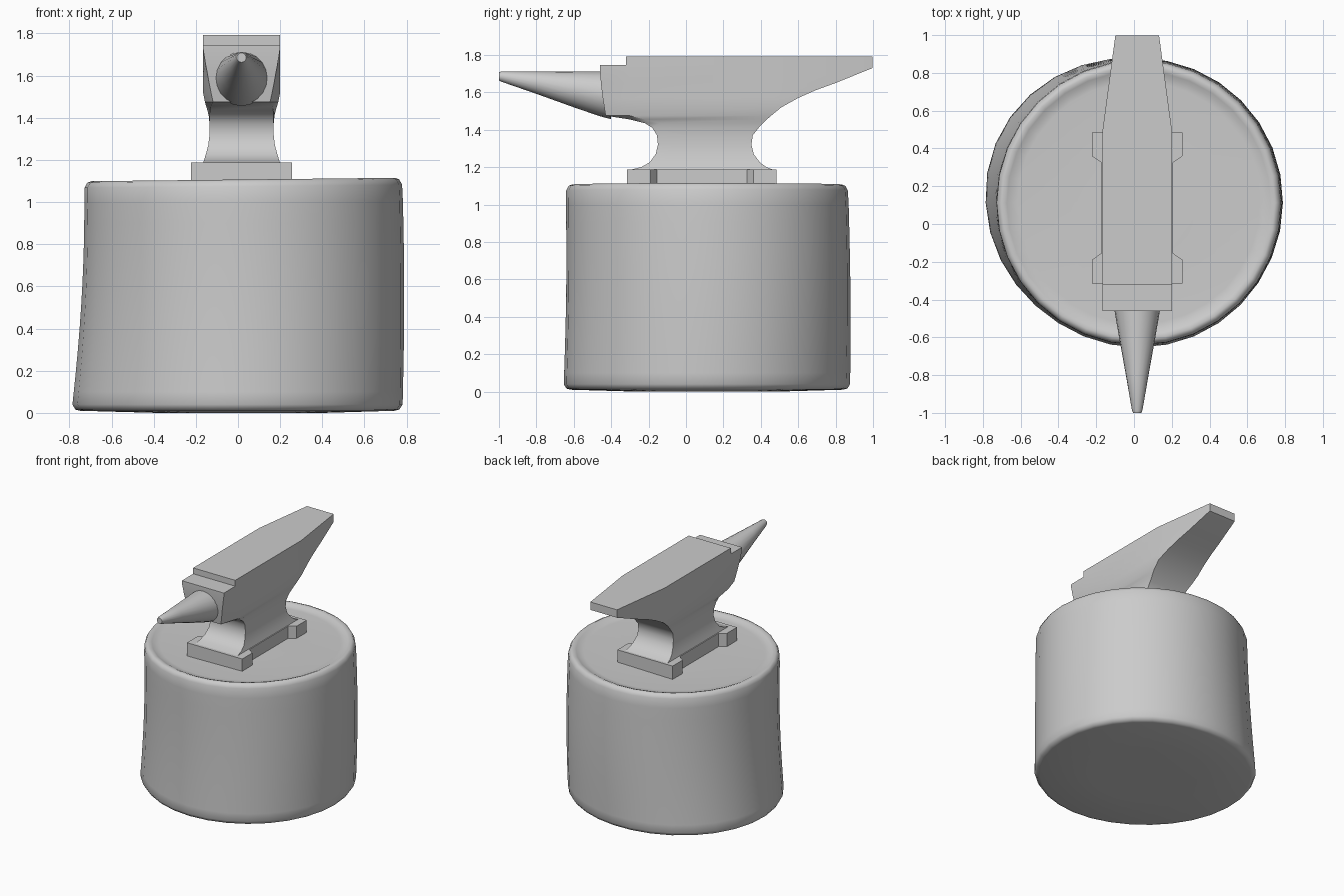
import bpy, bmesh, math

cube = bpy.data.objects.get("Cube")
if cube:
    bpy.data.objects.remove(cube, do_unlink=True)

grey = bpy.data.materials.new("plain grey")
grey.use_nodes = True
colour = (0.6, 0.6, 0.6, 1)
grey.diffuse_color = colour
grey.node_tree.nodes["Principled BSDF"].inputs["Base Color"].default_value = colour
CX = 0.017  # anvil centre line


def finish(name, bm, angle=35, bevel=0):
    bmesh.ops.recalc_face_normals(bm, faces=bm.faces)
    mesh = bpy.data.meshes.new(name)
    bm.to_mesh(mesh)
    bm.free()
    obj = bpy.data.objects.new(name, mesh)
    bpy.context.collection.objects.link(obj)
    mesh.materials.append(grey)
    if bevel:
        mod = obj.modifiers.new("soft edges", "BEVEL")
        mod.width, mod.segments, mod.limit_method = bevel, 1, "ANGLE"
    bpy.ops.object.select_all(action="DESELECT")
    obj.select_set(True)
    bpy.context.view_layer.objects.active = obj
    bpy.ops.object.shade_smooth_by_angle(angle=math.radians(angle))
    return obj


def loft(rings):
    """Skin closed rings of equal length and cap both ends."""
    bm = bmesh.new()
    rows = [[bm.verts.new(p) for p in ring] for ring in rings]
    n = len(rows[0])
    for a, b in zip(rows, rows[1:]):
        for i in range(n):
            j = (i + 1) % n
            bm.faces.new((a[i], a[j], b[j], b[i]))
    bm.faces.new(rows[0])
    bm.faces.new(rows[-1])
    return bm


# Stump: uneven log with a rounded rim and a slightly sunken top
def log_ring(z, scale):
    ring = []
    h = min(z / 1.1, 1)
    for i in range(32):
        a = math.tau * i / 32
        r = 0.755 + 0.012 * math.sin(math.pi * h) * math.cos(a - 0.8)
        r += 0.07 * (1 - h) ** 1.6 * max(0, math.cos(a - 2.75)) ** 2
        r += 0.012 * (1 - h) * max(0, -math.sin(a))
        wave = 0.008 * math.cos(a) * h ** 8
        ring.append((0.025 + r * scale * math.cos(a),
                     0.112 + r * scale * math.sin(a), z + wave))
    return ring


log_profile = [(0.0, 0.5), (0.01, 0.95), (0.016, 0.98), (0.04, 1)]
log_profile += [(0.1 * k, 1) for k in range(1, 11)]
log_profile += [(1.075, 0.997), (1.1, 0.98), (1.107, 0.955),
                (1.1, 0.925), (1.09, 0.9), (1.087, 0.85), (1.087, 0.4)]
finish("stump", loft([log_ring(z, s) for z, s in log_profile]), 60)

# Base plate: four corner feet joined by a narrower middle
quarter = [(0.24, 0.4), (0.24, 0.275), (0.222, 0.262), (0.19, 0.24)]
side = quarter + [(x, -y) for x, y in reversed(quarter)]
outline = side + [(-x, -y) for x, y in side]
finish("base_plate", loft([[(CX + x, 0.085 + y, z) for x, y in outline]
                           for z in (1.07, 1.187)]), 30)

# Body: stacked slices of (height, front, back, half width, front half width)
slices = [
    (1.185, -0.30, 0.47, 0.183, 0.183),
    (1.20, -0.24, 0.43, 0.178, 0.178),
    (1.225, -0.195, 0.395, 0.170, 0.170),
    (1.27, -0.162, 0.362, 0.158, 0.158),
    (1.32, -0.15, 0.35, 0.152, 0.152),
    (1.37, -0.155, 0.357, 0.152, 0.152),
    (1.41, -0.18, 0.388, 0.156, 0.152),
    (1.435, -0.22, 0.412, 0.162, 0.15),
    (1.455, -0.30, 0.432, 0.168, 0.145),
    (1.475, -0.43, 0.455, 0.174, 0.135),
    (1.52, -0.437, 0.51, 0.183, 0.145),
    (1.57, -0.445, 0.60, 0.183, 0.155),
    (1.61, -0.45, 0.69, 0.183, 0.162),
    (1.65, -0.455, 0.80, 0.183, 0.17),
    (1.73, -0.46, 0.998, 0.183, 0.183),
    (1.745, -0.46, 0.998, 0.183, 0.183),
    (1.746, -0.32, 0.998, 0.183, 0.183),
    (1.792, -0.32, 0.998, 0.183, 0.183)]


def body_ring(z, front, back, half, front_half):
    bend = min(0.5, back - 0.03)
    taper = half - max(0, back - 0.5) * 0.135
    half_side = [(front_half, front), (half, max(front + 0.08, -0.3)),
                 (half, bend), (taper, back)]
    return ([(CX + x, y, z) for x, y in half_side]
            + [(CX - x, y, z) for x, y in reversed(half_side)])


finish("anvil_body", loft([body_ring(*s) for s in slices]), 35)

# Horn: cone with an almost level top edge
horn = []
for y, r, top in [(-0.40, 0.128, 1.712), (-0.46, 0.12, 1.712), (-0.6, 0.096, 1.712),
                  (-0.8, 0.06, 1.712), (-0.985, 0.028, 1.712), (-1.0, 0.022, 1.707)]:
    horn.append([(CX + r * math.cos(math.tau * i / 20), y,
                  top - r + r * math.sin(math.tau * i / 20)) for i in range(20)])
finish("horn", loft(horn), 40)
